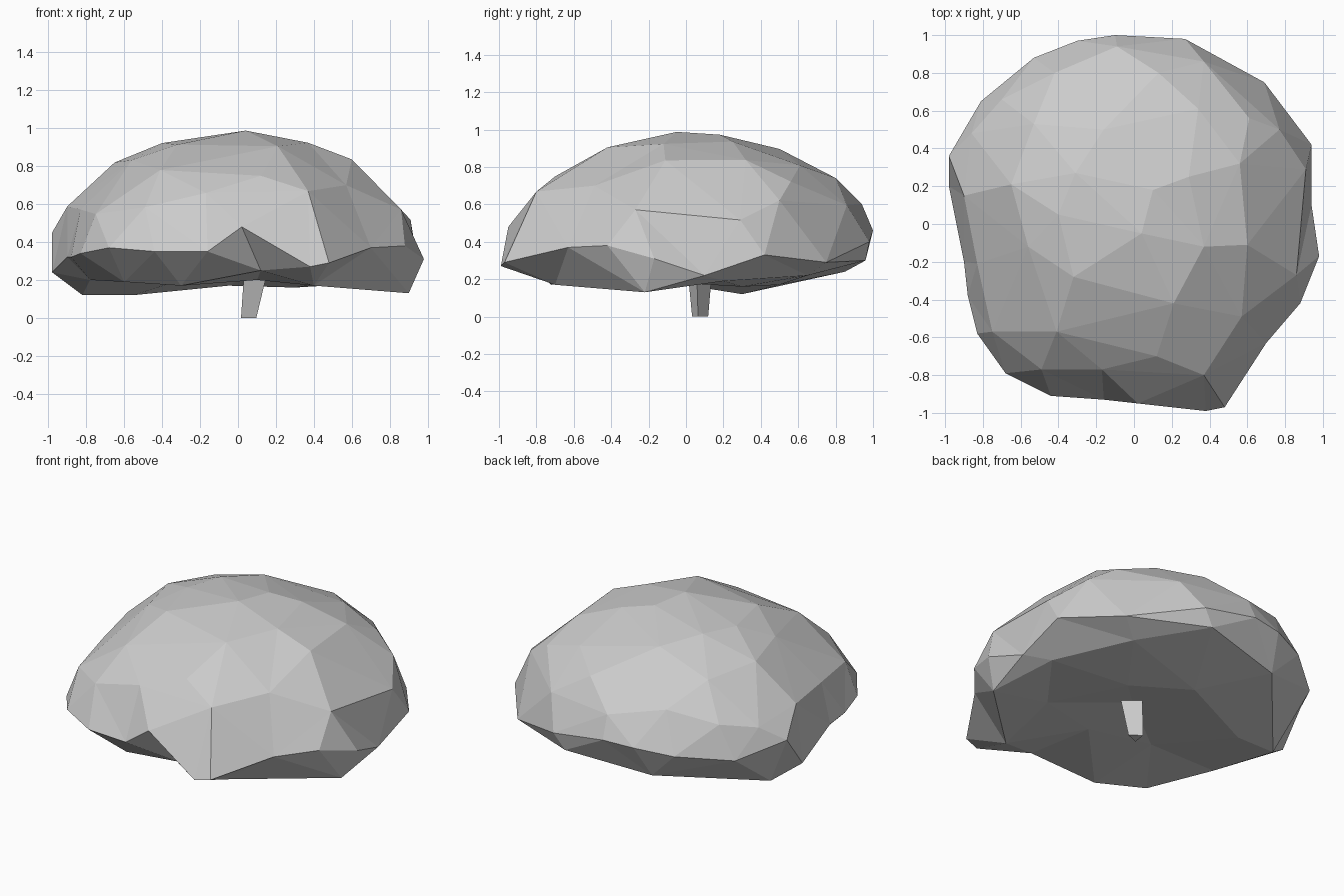
import bpy
import bmesh
import math
from mathutils import Vector

default_cube = bpy.data.objects.get("Cube")
if default_cube:
    bpy.data.objects.remove(default_cube, do_unlink=True)


def make_material(name, colour):
    material = bpy.data.materials.new(name)
    material.use_nodes = True
    material.diffuse_color = colour
    shader = material.node_tree.nodes["Principled BSDF"]
    shader.inputs["Base Color"].default_value = colour
    return material


def finish(name, bm, material):
    bmesh.ops.recalc_face_normals(bm, faces=bm.faces)
    mesh = bpy.data.meshes.new(name)
    bm.to_mesh(mesh)
    bm.free()
    mesh.materials.append(material)
    part = bpy.data.objects.new(name, mesh)
    bpy.context.collection.objects.link(part)
    return part


def on_sphere(angle, latitude):
    flat = math.cos(latitude)
    return Vector((flat * math.cos(angle), flat * math.sin(angle), math.sin(latitude)))


pale_grey = make_material("pale grey", (0.6, 0.6, 0.6, 1))

# Uneven rim of the crown
rim = [Vector(p) for p in (
    (.98, -.17, .31), (.94, .1, .22), (.94, .42, .33), (.69, .75, .29), (.27, .98, .4),
    (-.1, 1, .46), (-.3, .97, .45), (-.53, .88, .42), (-.81, .65, .38), (-.98, .36, .45),
    (-.98, .2, .24), (-.9, -.2, .32), (-.88, -.38, .32), (-.83, -.58, .34),
    (-.68, -.79, .37), (-.44, -.91, .35), (-.16, -.93, .35), (.02, -.95, .48),
    (.38, -.99, .27), (.48, -.97, .29), (.7, -.63, .37), (.88, -.42, .38))]

# Lumps of the underside, with a hollow around the trunk
underside = [Vector(p) for p in (
    (.9, -.22, .13), (.8, .2, .19), (.55, .65, .22), (.2, .96, .3), (-.35, .85, .24),
    (-.82, .3, .12), (-.55, .3, .12), (-.78, -.2, .2), (-.6, -.6, .19), (-.3, -.72, .17),
    (.12, -.8, .25), (.4, -.7, .17), (.5, -.2, .19), (.3, .3, .16), (-.05, .5, .17),
    (-.3, -.2, .2), (.1, -.3, .2), (.07, .07, .23))]

# Corners of the dome seen in plan; their heights follow the dome curve
dome = [Vector(p) for p in (
    (-.17, -.77), (-.49, -.77), (.12, -.7), (.37, -.8), (-.41, -.57), (.21, -.42),
    (.57, -.49), (-.4, .05), (-.65, .21), (-.53, .53), (-.31, .27), (.29, .25),
    (.56, .32), (.91, .29), (.37, -.12), (.6, -.11), (.86, -.27), (-.32, -.28),
    (-.56, -.12), (-.83, -.21), (-.75, -.57), (.34, .61), (.13, .8), (-.09, .94),
    (-.42, .8), (-.86, .48), (.61, .56), (.77, .5), (.37, .86), (-.16, .5),
    (-.9, .15), (-.7, .66), (.04, -.05), (.1, .18))]


def rim_radius(angle):
    direction = Vector((math.cos(angle), math.sin(angle)))
    for a, b in zip(rim, rim[1:] + rim[:1]):
        a, b = a.xy, b.xy
        side_a, side_b = direction.cross(a), direction.cross(b)
        if side_a <= 0 < side_b and direction.dot(a + b) > 0:
            return a.lerp(b, side_a / (side_a - side_b)).length
    return 1


def polar(p):
    angle = math.atan2(p.y, p.x)
    return angle, min(p.xy.length / rim_radius(angle), .98)


# Each point gets a place on a sphere, which decides how points are joined
places = [(on_sphere(polar(p)[0], 0), p) for p in rim]
for p in underside:
    angle, share = polar(p)
    places.append((on_sphere(angle, -1.5 + 1.2 * share), p))
for p in dome:
    angle, share = polar(p)
    height = .35 + .64 * math.sqrt(1 - share ** 1.8) + .05 * p.y * share
    places.append((on_sphere(angle, math.acos(share)), Vector((p.x, p.y, height))))

# Faceted crown
bm = bmesh.new()
targets = {bm.verts.new(place): p for place, p in places}
bmesh.ops.convex_hull(bm, input=list(bm.verts))
for vert, p in targets.items():
    if vert.is_valid:
        vert.co = p
finish("foliage_crown", bm, pale_grey)

# Short leaning three-sided trunk
bm = bmesh.new()
sides = 3
rings = []
for centre, radius in (((.047, .072, 0), .05), ((.085, .068, .28), .08)):
    ring = []
    for i in range(sides):
        turn = on_sphere(math.tau * i / sides - .15, 0)
        ring.append(bm.verts.new(Vector(centre) + turn * radius))
    rings.append(ring)
for i in range(sides):
    j = (i + 1) % sides
    bm.faces.new((rings[0][i], rings[0][j], rings[1][j], rings[1][i]))
for ring in rings:
    bm.faces.new(ring)
finish("trunk", bm, pale_grey)
